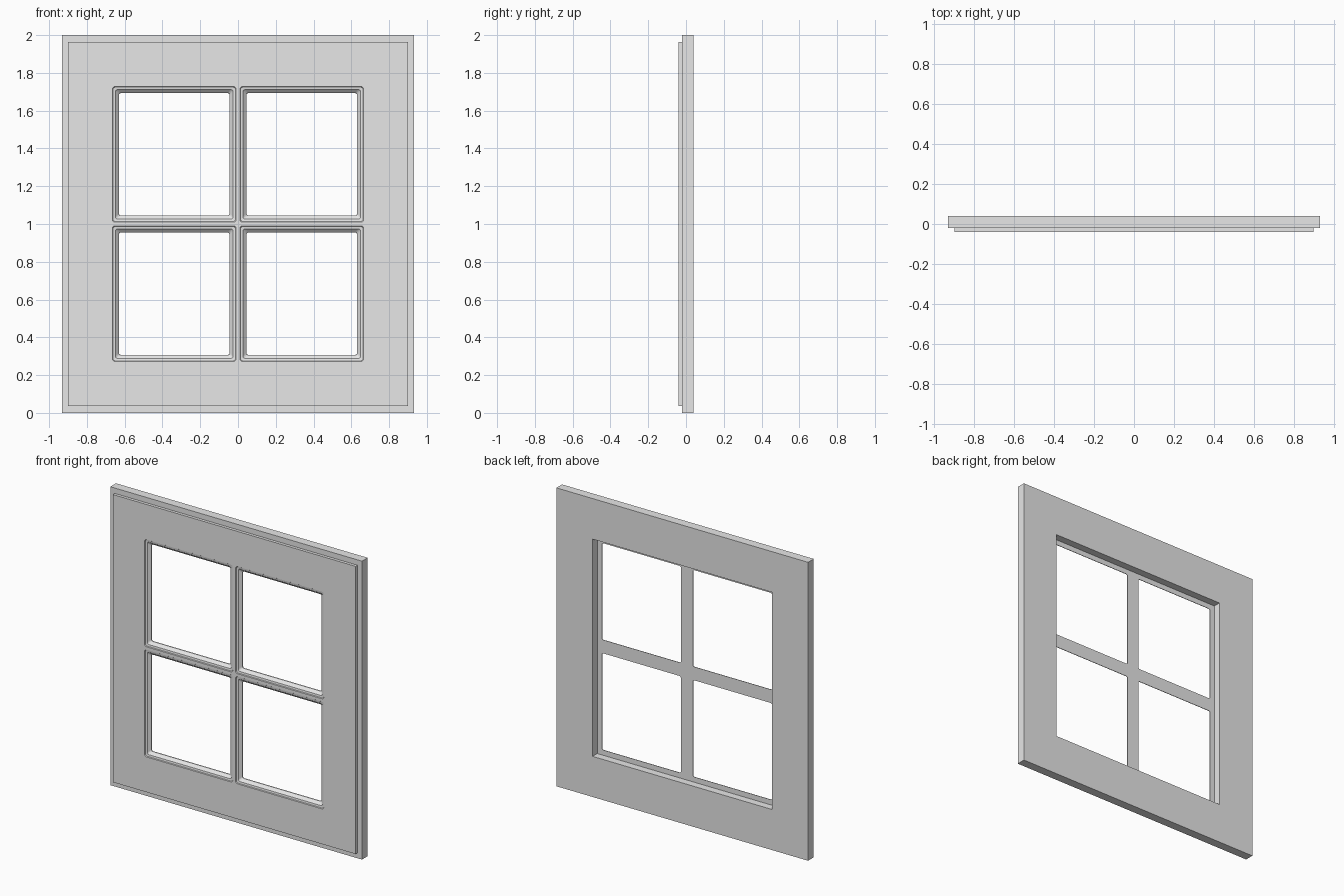
import bpy, bmesh
from math import cos, sin, pi

if "Cube" in bpy.data.objects:
    bpy.data.objects.remove(bpy.data.objects["Cube"])

paint = bpy.data.materials.new("light_grey_paint")
paint.use_nodes = True
paint.diffuse_color = (0.8, 0.8, 0.8, 1)
paint.node_tree.nodes["Principled BSDF"].inputs["Base Color"].default_value = (0.8, 0.8, 0.8, 1)

MID = 1.0                       # height of the centre
OPEN_X, OPEN_Z = 0.665, 0.728   # half size of the glazed area
BAR = 0.01                      # half width of the bar crest


def ring(bm, x0, x1, z0, z1, y, radius=0, steps=3):
    """Closed rectangular loop of vertices, with optional round corners."""
    corners = [(x1, z1, -1, -1), (x0, z1, 1, -1), (x0, z0, 1, 1), (x1, z0, -1, 1)]
    loop = []
    for i, (x, z, sx, sz) in enumerate(corners):
        if not radius:
            loop.append(bm.verts.new((x, y, z)))
            continue
        for k in range(steps + 1):
            a = pi / 2 * (i + k / steps)
            loop.append(bm.verts.new((x + radius * (sx + cos(a)), y,
                                      z + radius * (sz + sin(a)))))
    return loop


def centred(bm, hx, hz, y):
    return ring(bm, -hx, hx, MID - hz, MID + hz, y)


def loft(bm, loops):
    """Join successive loops with quads."""
    for a, b in zip(loops, loops[1:]):
        for i in range(len(a)):
            j = (i + 1) % len(a)
            bm.faces.new((a[i], a[j], b[j], b[i]))


def fill_with_holes(bm, loops):
    edges = [bm.edges.get((l[i - 1], l[i])) for l in loops for i in range(len(l))]
    bmesh.ops.triangle_fill(bm, use_beauty=True, edges=edges)


def finish(bm, name):
    bmesh.ops.recalc_face_normals(bm, faces=bm.faces[:])
    mesh = bpy.data.meshes.new(name)
    bm.to_mesh(mesh)
    bm.free()
    mesh.materials.append(paint)
    obj = bpy.data.objects.new(name, mesh)
    bpy.context.collection.objects.link(obj)
    return obj


# Back frame: square-edged surround with the deep rebate behind the bars
bm = bmesh.new()
loops = [centred(bm, *p) for p in ((0.933, 1, -0.02), (0.933, 1, 0.04),
                                   (OPEN_X, OPEN_Z, 0.04), (OPEN_X, OPEN_Z, -0.02))]
loft(bm, loops + loops[:1])
finish(bm, "back_frame")

# Front panel: raised face with four moulded openings and the cross bars
bm = bmesh.new()
shell = [centred(bm, *p) for p in ((0.9, 0.964, -0.04), (0.9, 0.964, -0.02),
                                   (OPEN_X, OPEN_Z, -0.02), (OPEN_X, OPEN_Z, -0.01))]
loft(bm, shell)

# Moulding profile: inset from the opening edge, depth, corner radius
moulding = [(0, -0.04, 0.014), (0.003, -0.035, 0.014), (0.016, -0.033, 0.012),
            (0.019, -0.029, 0.012), (0.034, -0.015, 0.01), (0.035, -0.01, 0.01)]
front_holes, back_holes = [], []
for sx in (-1, 1):
    for sz in (-1, 1):
        x0, x1 = sorted((sx * BAR, sx * OPEN_X))
        z0, z1 = sorted((MID + sz * BAR, MID + sz * OPEN_Z))
        rings = [ring(bm, x0 + d, x1 - d, z0 + d, z1 - d, y, r) for d, y, r in moulding]
        loft(bm, rings)
        front_holes.append(rings[0])
        back_holes.append(rings[-1])
fill_with_holes(bm, [shell[0]] + front_holes)
fill_with_holes(bm, [shell[-1]] + back_holes)
finish(bm, "front_panel_with_bars")
